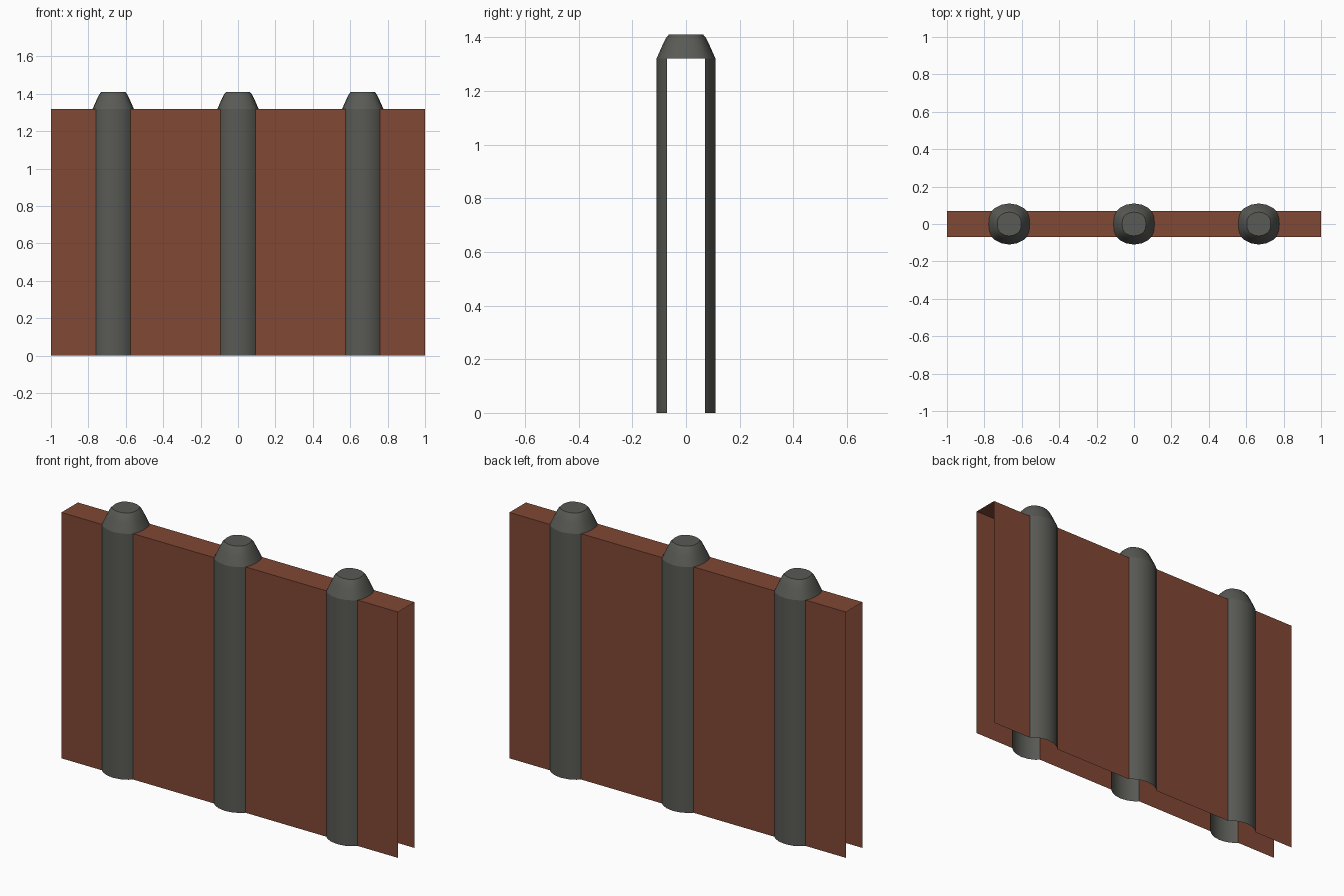
import bpy, bmesh, math

if "Cube" in bpy.data.objects:
    bpy.data.objects.remove(bpy.data.objects["Cube"])

H, W = 1.32, 0.07             # wall height, half thickness
CENTRES = [-0.667, 0.0, 0.667]
# quarter of the pillar outline, from the side round to the front
QUARTER = [(0.11, 0), (0.106, 0.04), (0.093, W), (0.076, 0.086), (0.042, 0.103), (0, 0.11)]
RING = (QUARTER + [(-x, y) for x, y in QUARTER[-2::-1]]
        + [(-x, -y) for x, y in QUARTER[1:]] + [(x, -y) for x, y in QUARTER[-2:0:-1]])


def material(name, colour):
    m = bpy.data.materials.new(name)
    m.diffuse_color = colour
    m.use_nodes = True
    m.node_tree.nodes["Principled BSDF"].inputs["Base Color"].default_value = m.diffuse_color
    return m


def finish(bm, name, mat, smooth=False):
    bm.normal_update()
    me = bpy.data.meshes.new(name)
    bm.to_mesh(me)
    bm.free()
    ob = bpy.data.objects.new(name, me)
    bpy.context.collection.objects.link(ob)
    me.materials.append(mat)
    if smooth:
        bpy.context.view_layer.objects.active = ob
        ob.select_set(True)
        bpy.ops.object.shade_smooth_by_angle(angle=math.radians(35))
        ob.select_set(False)
    return ob


def face(bm, pts):
    bm.faces.new([bm.verts.new(p) for p in pts])


rust = material("rust_red", (0.22, 0.065, 0.035, 1))
iron = material("dark_grey", (0.10, 0.10, 0.09, 1))

# Hollow wall panels between pillars: two sheets and a top, open below and at the ends
bm = bmesh.new()
bounds = [None] + CENTRES + [None]
END = [(0, -W), (0, W)]
SIDE = [(0.093, -W), (0.106, -0.04), (0.11, 0), (0.106, 0.04), (0.093, W)]
for a, b in zip(bounds, bounds[1:]):
    left = [(-1, y) for x, y in END] if a is None else [(a + x, y) for x, y in SIDE]
    right = [(1, y) for x, y in END] if b is None else [(b - x, y) for x, y in SIDE]
    x0, x1 = left[0][0], right[0][0]
    face(bm, [(x0, -W, 0), (x1, -W, 0), (x1, -W, H), (x0, -W, H)])
    face(bm, [(x1, W, 0), (x0, W, 0), (x0, W, H), (x1, W, H)])
    face(bm, [(x, y, H) for x, y in right + left[::-1]])
bmesh.ops.remove_doubles(bm, verts=bm.verts, dist=1e-4)
finish(bm, "wall_panels", rust)

# Pillars: curved shells on both faces, with a tapered cap on top
ARC = QUARTER[2:] + [(-x, y) for x, y in QUARTER[-2:1:-1]]
for i, cx in enumerate(CENTRES):
    bm = bmesh.new()
    for s in (1, -1):
        rows = [[bm.verts.new((cx + s * x, s * y, z)) for x, y in ARC] for z in (0, H)]
        for k in range(len(ARC) - 1):
            bm.faces.new([rows[0][k + 1], rows[0][k], rows[1][k], rows[1][k + 1]][::-1][::-1])
    bmesh.ops.reverse_faces(bm, faces=[f for f in bm.faces
                            if (f.normal_update() or f.normal.y * f.calc_center_median().y < 0)])
    finish(bm, f"pillar_shaft_{i + 1}", iron, True)

    bm = bmesh.new()
    loops = [[bm.verts.new((cx + x * s, y * s, z)) for x, y in RING]
             for s, z in ((1, H), (0.82, 1.365), (0.68, 1.397), (0.58, 1.41))]
    n = len(RING)
    for lo, hi in zip(loops, loops[1:]):
        for k in range(n):
            j = (k + 1) % n
            bm.faces.new([lo[k], lo[j], hi[j], hi[k]])
    bm.faces.new(loops[-1])
    finish(bm, f"pillar_cap_{i + 1}", iron, True)
